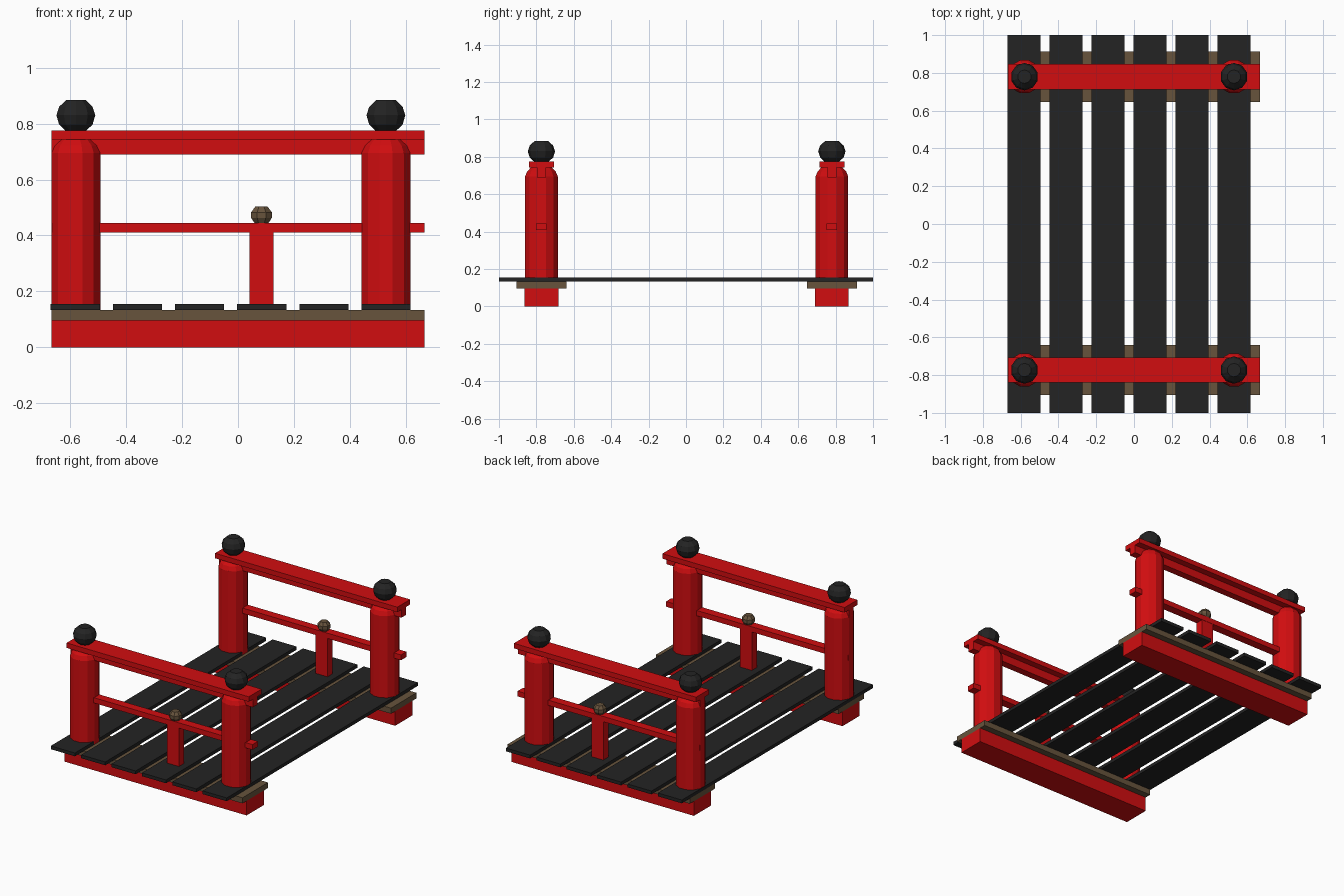
import bpy, math

cube = bpy.data.objects.get("Cube")
if cube:
    bpy.data.objects.remove(cube, do_unlink=True)


def material(name, rgb):
    m = bpy.data.materials.new(name)
    m.use_nodes = True
    m.diffuse_color = (*rgb, 1)
    m.node_tree.nodes["Principled BSDF"].inputs["Base Color"].default_value = (*rgb, 1)
    return m


RED = material("red paint", (0.64, 0.004, 0.005))
BLACK = material("black wood", (0.017, 0.017, 0.017))
BROWN = material("brown wood", (0.135, 0.088, 0.046))


def make(name, verts, faces, mat):
    mesh = bpy.data.meshes.new(name)
    mesh.from_pydata(verts, [], faces)
    mesh.materials.append(mat)
    ob = bpy.data.objects.new(name, mesh)
    bpy.context.collection.objects.link(ob)
    return ob


def box(name, x, y, z, mat):
    """Box from (min, max) pairs on each axis."""
    verts = [(a, b, c) for a in x for b in y for c in z]
    faces = [(0, 1, 3, 2), (4, 6, 7, 5), (0, 4, 5, 1),
             (2, 3, 7, 6), (0, 2, 6, 4), (1, 5, 7, 3)]
    return make(name, verts, faces, mat)


def lathe(name, x, y, profile, sides, mat):
    """Faceted turned part from (radius, height) rings, bottom to top."""
    verts, faces = [], []
    for r, z in profile:
        for i in range(sides):
            a = math.tau * (i + 0.5) / sides
            verts.append((x + r * math.cos(a), y + r * math.sin(a), z))
    for k in range(len(profile) - 1):
        for i in range(sides):
            j = (i + 1) % sides
            faces.append((k * sides + i, k * sides + j,
                          (k + 1) * sides + j, (k + 1) * sides + i))
    top = (len(profile) - 1) * sides
    faces.append(tuple(reversed(range(sides))))
    faces.append(tuple(range(top, top + sides)))
    return make(name, verts, faces, mat)


def around(c, half):
    return (c - half, c + half)


# Deck planks
for i in range(6):
    x = -0.67 + i * 0.2223
    box(f"deck_plank_{i + 1}", (x, x + 0.176), (-1, 1), (0.133, 0.155), BLACK)

LENGTH = (-0.667, 0.667)
POST = [(0.0905, 0.134), (0.0905, 0.695), (0.079, 0.722), (0.058, 0.743)]
BALL = [(0.036, 0.772), (0.063, 0.797), (0.073, 0.83), (0.063, 0.86), (0.036, 0.885)]
KNOB = [(0.026, 0.443), (0.04, 0.463), (0.04, 0.483), (0.024, 0.503)]

for side, y in (("front", -0.773), ("back", 0.78)):
    # Foundation
    box(f"{side}_base_beam", LENGTH, around(y, 0.09), (0, 0.096), RED)
    box(f"{side}_base_board", LENGTH, around(y, 0.133), (0.096, 0.133), BROWN)
    # Railing
    box(f"{side}_cap_rail", LENGTH, around(y, 0.067), (0.743, 0.776), RED)
    box(f"{side}_upper_rail", LENGTH, around(y, 0.024), (0.69, 0.743), RED)
    box(f"{side}_middle_rail", LENGTH, around(y, 0.028), (0.41, 0.445), RED)
    # Main posts with ball finials
    for end, x in (("right", -0.58), ("left", 0.529)):
        lathe(f"{side}_{end}_post", x, y, POST, 12, RED)
        lathe(f"{side}_{end}_finial", x, y, BALL, 10, BLACK)
    # Small centre post with knob
    box(f"{side}_small_post", around(0.084, 0.043), around(y, 0.026), (0.134, 0.444), RED)
    lathe(f"{side}_small_knob", 0.084, y, KNOB, 8, BROWN)
